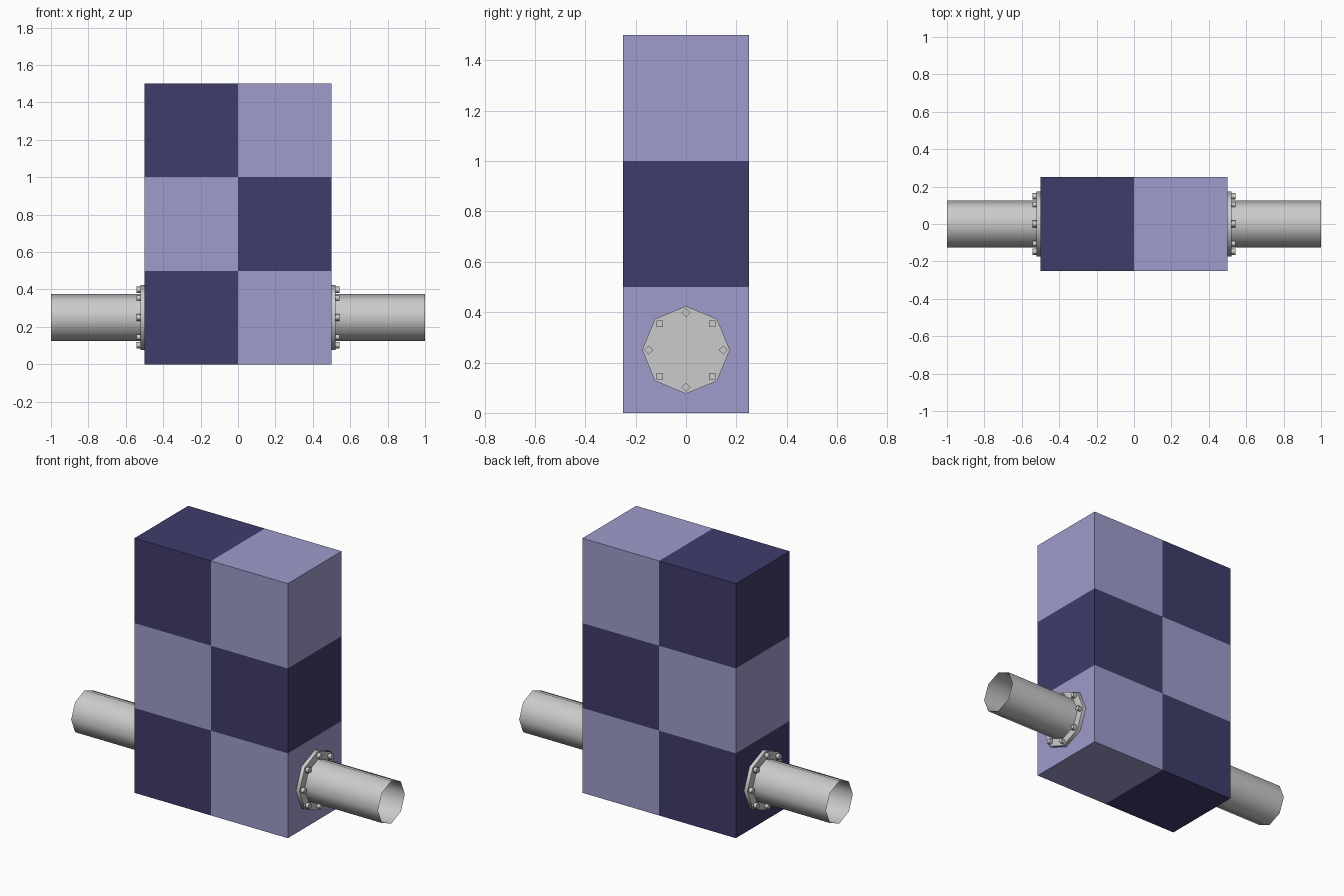
import bpy, bmesh
from math import radians
from mathutils import Matrix, Vector

if "Cube" in bpy.data.objects:
    bpy.data.objects.remove(bpy.data.objects["Cube"])


def finish(bm, name, smooth=False):
    """Make an object; smooth shades the sides of tubes and keeps end caps flat."""
    if smooth:
        bm.normal_update()
        for f in bm.faces:
            f.smooth = abs(f.normal.x) < 0.5
    mesh = bpy.data.meshes.new(name)
    bm.to_mesh(mesh)
    bm.free()
    obj = bpy.data.objects.new(name, mesh)
    bpy.context.collection.objects.link(obj)
    return obj


def material(name, rgb):
    mat = bpy.data.materials.new(name)
    mat.diffuse_color = (*rgb, 1)
    mat.use_nodes = True
    mat.node_tree.nodes["Principled BSDF"].inputs["Base Color"].default_value = mat.diffuse_color
    return mat


def tube(bm, x0, x1, radius, sides, capped=True, ring=0.0, angle=0.0):
    """Cylinder along x, optionally moved out to a ring position around the pipe axis."""
    m = (Matrix.Translation((0, 0, 0.25)) @ Matrix.Rotation(angle, 4, 'X')
         @ Matrix.Translation(((x0 + x1) / 2, 0, ring)) @ Matrix.Rotation(radians(90), 4, 'Y'))
    bmesh.ops.create_cone(bm, cap_ends=capped, segments=sides, radius1=radius,
                          radius2=radius, depth=abs(x1 - x0), matrix=m)


# Checkered body, cut into half-unit squares
bm = bmesh.new()
bmesh.ops.create_cube(bm, size=1, matrix=Matrix.Translation((0, 0, 0.75))
                      @ Matrix.Diagonal((1, 0.5, 1.5, 1)))
for co, no in (((0, 0, 0), (1, 0, 0)), ((0, 0, 0.5), (0, 0, 1)), ((0, 0, 1), (0, 0, 1))):
    bmesh.ops.bisect_plane(bm, geom=bm.verts[:] + bm.edges[:] + bm.faces[:],
                           plane_co=Vector(co), plane_no=Vector(no))
for f in bm.faces:
    c = f.calc_center_median()
    row = max(0, min(int(c.z / 0.5), 2))
    f.material_index = (int(c.x > 0) + row) % 2
body = finish(bm, "checkered_body")
body.data.materials.append(material("dark_purple", (0.05, 0.045, 0.145)))
body.data.materials.append(material("light_purple", (0.343, 0.331, 0.6)))

for side, s in (("left", -1), ("right", 1)):
    # Open octagonal pipe
    bm = bmesh.new()
    tube(bm, s * 0.52, s * 1.0, 0.125, 8, capped=False)
    finish(bm, side + "_pipe", smooth=True)

    # Flange plate against the body
    bm = bmesh.new()
    tube(bm, s * 0.5, s * 0.522, 0.174, 8)
    finish(bm, side + "_flange", smooth=True)

    # Ring of bolt heads
    bm = bmesh.new()
    for i in range(8):
        tube(bm, s * 0.52, s * 0.543, 0.018, 4, ring=0.148, angle=radians(45 * i))
    finish(bm, side + "_bolts", smooth=True)
